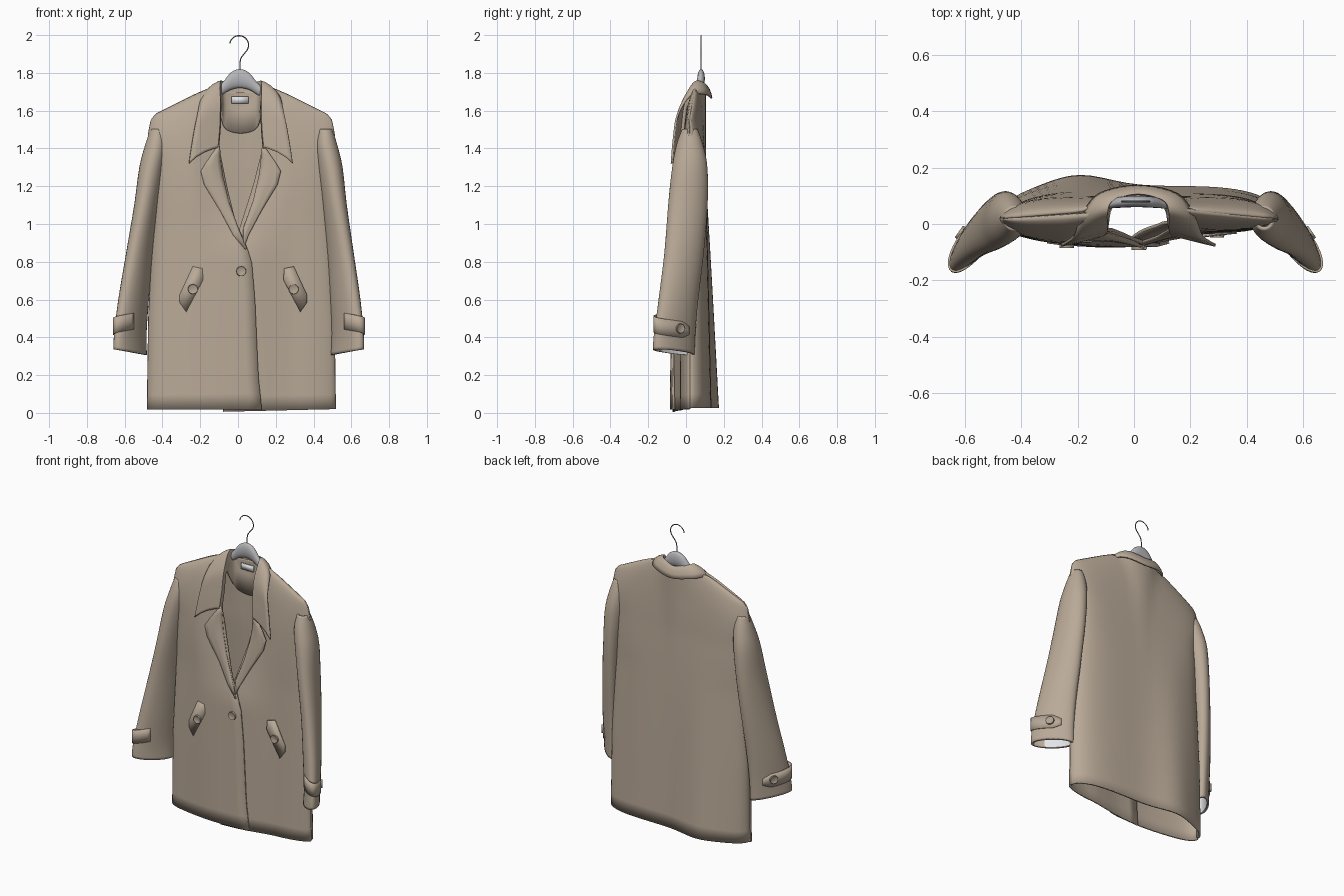
import bpy, bmesh
from math import sin, cos, pi, radians, exp
from mathutils import Vector, Matrix

cube = bpy.data.objects.get("Cube")
if cube:
    bpy.data.objects.remove(cube, do_unlink=True)

def material(name, *rgb):
    m = bpy.data.materials.new(name)
    m.use_nodes = True
    m.diffuse_color = (*rgb, 1)
    m.node_tree.nodes["Principled BSDF"].inputs["Base Color"].default_value = (*rgb, 1)
    return m

CLOTH = material("taupe cloth", .485, .4, .312)
BUTTON = material("button taupe", .44, .365, .285)
PLASTIC = material("grey hanger", .47, .47, .49)
METAL = material("hook metal", .2, .2, .21)
PALE = material("pale lining", .88, .89, .92)

def finish(name, bm, mat, thick=0, angle=40):
    bmesh.ops.recalc_face_normals(bm, faces=bm.faces)
    me = bpy.data.meshes.new(name)
    bm.to_mesh(me)
    bm.free()
    me.materials.append(mat)
    ob = bpy.data.objects.new(name, me)
    bpy.context.collection.objects.link(ob)
    bpy.ops.object.select_all(action='DESELECT')
    bpy.context.view_layer.objects.active = ob
    ob.select_set(True)
    bpy.ops.object.shade_smooth_by_angle(angle=radians(angle))
    if thick:
        mod = ob.modifiers.new("thickness", 'SOLIDIFY')
        mod.thickness, mod.offset = thick, 0

def loft(name, rows, mat, closed=False, thick=0):
    """Skin a grid of points; closed joins each row into a ring."""
    bm = bmesh.new()
    vs = [[bm.verts.new(p) for p in row] for row in rows]
    n = len(vs[0])
    for a, b in zip(vs, vs[1:]):
        for i in range(n if closed else n - 1):
            j = (i + 1) % n
            bm.faces.new((a[i], a[j], b[j], b[i]))
    finish(name, bm, mat, thick, 60)

def lerp(a, b, t):
    return a + (b - a) * t

def table(x, pts):
    """Piecewise linear lookup."""
    for (x0, y0), (x1, y1) in zip(pts, pts[1:]):
        if x <= x1:
            return lerp(y0, y1, max(0, (x - x0) / (x1 - x0)))
    return pts[-1][1]

def smooth_path(pts, steps):
    """Catmull-Rom through points of any dimension."""
    out = []
    for i in range(len(pts) - 1):
        p = [Vector(pts[max(0, min(len(pts) - 1, i + k))]) for k in (-1, 0, 1, 2)]
        for t in (s / steps for s in range(steps)):
            out.append(p[1] + (p[2] - p[0]) * t / 2 + (2 * p[0] - 5 * p[1] + 4 * p[2] - p[3]) * t * t / 2
                       + (3 * p[1] - p[0] - 3 * p[2] + p[3]) * t ** 3 / 2)
    return out + [Vector(pts[-1])]

# Coat body shape: side width, shoulder line, and front/back depth
SHIFT, TIP = .018, .475

def width(z):
    return table(z, [(0, .495), (.5, .488), (1, .462), (1.3, .455), (1.47, .49), (1.55, TIP)])

def shoulder(x):
    return table(abs(x), [(.11, 1.74), (.25, 1.68), (.39, 1.61), (.45, 1.58), (TIP, 1.55)])

def swell(x, z):
    """Seam position, then fullness across and up the coat."""
    u = min(1, abs(x) / width(z))
    top = max(0, 1 - min(1, z / shoulder(x)) ** 6) ** .5
    return lerp(.06, .02, u), (1 - u ** table(z, [(1, 4), (1.4, 8)])) ** .5, top

def front_y(x, z):
    mid, side, top = swell(x - SHIFT, z)
    recess = table(x, [(.08, 0), (.18, .02), (.28, .04)])
    roll = .085 * max(0, 1 - abs(x - SHIFT) / .25) * table(z, [(.85, 0), (1.3, 1)])
    return mid - (mid + .07 - recess - roll) * side * top + .004 * sin(14 * x) * max(0, 1 - z)

def back_y(x, z):
    mid, side, top = swell(x - SHIFT, z)
    top = max(top, 1 - (abs(x - SHIFT) / .17) ** 2)
    low = max(0, 1 - z / 1.3)
    fold = .042 * exp(-((x + .2) / .15) ** 2)
    return mid + (lerp(.1, .13, low) + low * fold - mid) * side * top

def ease(i, n, p):
    return 1 - (1 - i / n) ** p

# Front panels, the right one overlapping the left
edges = {-1: [(0, .127), (.2, .107), (.6, .09), (.8, .073), (.9, .04), (1, -.01), (1.2, -.06), (1.4, -.1)],
         1: [(0, -.08), (.8, -.03), (.95, 0), (1.2, .08), (1.4, .13)]}
for s, name in ((-1, "right_front_panel"), (1, "left_front_panel")):
    rows = []
    for v in (ease(r, 32, 1.6) for r in range(33)):
        row = []
        for u in (ease(c, 18, 2) for c in range(19)):
            hem = .018 if s < 0 else lerp(.006, .02, u)
            z = lerp(hem, shoulder(lerp(edges[s][-1][1] - SHIFT, s * TIP, u)), v)
            x = lerp(table(z, edges[s]), s * width(z) + SHIFT, u)
            lap = (-.007 if s < 0 else .009) * (1 - u)
            row.append((x, front_y(x, z) + lap, z))
        rows.append(row)
    loft(name, rows, CLOTH, thick=.012)

# Back panel
rows = []
for v in (ease(r, 32, 1.6) for r in range(33)):
    row = []
    for c in range(-18, 19):
        t = ease(abs(c), 18, 1.7) * (1 if c > 0 else -1)
        z = lerp(.025, min(1.7, shoulder(t * TIP)), v)
        x = t * width(z) + SHIFT
        row.append((x, back_y(x, z), z))
    rows.append(row)
loft("back_panel", rows, CLOTH, thick=.012)

# Buttons: disc with a sunken middle
def button(name, loc, normal):
    bm = bmesh.new()
    bmesh.ops.create_cone(bm, cap_ends=True, segments=20, radius1=.027, radius2=.025, depth=.014)
    face = max(bm.faces, key=lambda f: f.calc_center_median().z)
    bmesh.ops.inset_region(bm, faces=[face], thickness=.008, depth=-.004)
    rot = Vector(normal).to_track_quat('Z', 'Y').to_matrix().to_4x4()
    bmesh.ops.transform(bm, matrix=Matrix.Translation(loc) @ rot, verts=bm.verts)
    finish(name, bm, BUTTON)

button("front_button", (.017, front_y(.017, .75) - .016, .75), (0, -1, 0))

# Sleeve stations: centre x, centre y, height, half width, half depth, skew towards the front
stations = [(.445, .02, 1.5, .03, .035, 0), (.452, .02, 1.42, .05, .064, 0), (.472, .02, 1.3, .06, .087, .01),
            (.497, .01, 1.1, .06, .094, .03), (.53, -.01, .85, .066, .085, .05), (.56, -.04, .6, .075, .075, .065),
            (.575, -.06, .42, .08, .066, .08), (.575, -.065, .322, .083, .066, .08)]
sleeve = smooth_path(stations, 4)

def around(s, p, a, grow=0):
    """Point on a sleeve section at angle a from the outer side."""
    return Vector((s * (p[0] + (p[3] + grow) * cos(a)) + .012 * p[2],
                   p[1] + (p[4] + grow) * sin(a) - p[5] * cos(a), p[2] + (.015 * cos(a) if p[2] < .36 else 0)))

for s, side in ((-1, "right"), (1, "left")):
    turn = [2 * pi * k / 28 for k in range(28)]
    loft(side + "_sleeve", [[around(s, p, a) for a in turn] for p in sleeve], CLOTH, True, .012)
    loft(side + "_sleeve_lining", [[around(s, p, a, -.009) for a in turn] for p in sleeve[-9:]], PALE, True)
    # Cuff strap with a pointed end, wrapped round the outer side
    rows = []
    for t in (k / 24 for k in range(25)):
        p = around(s, stations[-2], radians(lerp(-100, 92, t)), .008)
        half = table(t, [(.88, .043), (1, .02)])
        rows.append([(p.x, p.y, lerp(.485, .435, t) + h * half) for h in (-1, 0, 1)])
    loft(side + "_cuff_strap", rows, CLOTH, thick=.008)
    p = around(s, stations[-2], radians(60), .014)
    button(side + "_cuff_button", (p.x, p.y, .447), (s * .1, .069, 0))
    # Slanted pocket welt and its button
    cx, cz = s * .267 + .028, .655
    welt = [[(0, .12), (.07, -.03), (.07, -.07)], [(-.05, .11), (-.055, .05), (.035, -.12)]]
    rows = [[(cx + s * x, front_y(cx + s * x, cz + z) - .009, cz + z) for x, z in line] for line in welt]
    loft(side + "_pocket_welt", rows, CLOTH, thick=.006)
    button(side + "_pocket_button", (cx, front_y(cx, cz) - .014, cz), (0, -1, 0))
    # Notched lapel: fold x and z, outer x and z
    pairs = [(.115, 1.42, .125, 1.41), (.11, 1.38, .185, 1.325), (.105, 1.32, .212, 1.28),
             (.095, 1.25, .195, 1.21), (.065, 1.12, .11, 1.07), (.015, .98, .04, .94),
             (.015, .9, .022, .89) if s > 0 else (-.03, .87, -.024, .865)]
    rows = []
    for fx, fz, ex, ez in pairs:
        pts = [(s * lerp(fx, ex, k / 5) + .015, lerp(fz, ez, k / 5), min(1, k / 5 + .15)) for k in range(6)]
        rows.append([(x, front_y(x, z) - .013 - .008 * sin(pi * t), z) for x, z, t in pts])
    loft(side + "_lapel", rows, CLOTH, thick=.009)

# Collar: stand, fold and outer leaf from one tip round the neck to the other
half = []
for fx, fz, ex, ez in ((.125, 1.405, .275, 1.32), (.115, 1.52, .255, 1.45), (.112, 1.64, .23, 1.58)):
    fy = front_y(-fx, fz) - .018
    half.append((fx - .004, fy + .02, fz - .01, fx, fy, fz, ex, front_y(-ex, ez) - .022, ez))
half += [(.1, .05, 1.56, .112, .04, 1.745, .2, .025, 1.68), (.075, .08, 1.5, .09, .085, 1.75, .14, .105, 1.685),
         (0, .085, 1.48, 0, .108, 1.73, 0, .135, 1.665)]
mirror = [[-c if i % 3 == 0 else c for i, c in enumerate(st)] for st in half]
rows = []
for st in smooth_path(mirror + half[-2::-1], 5):
    S, F, E = (Vector(st[i:i + 3]) + Vector((.015, 0, 0)) for i in (0, 3, 6))
    bulge = Vector(((E - F).x * .08, (E - F).y * .1, .008))
    rows.append([S, S.lerp(F, .5), F] + [F.lerp(E, t) + bulge * sin(pi * t) for t in (.15, .4, .7, 1)])
loft("collar", rows, CLOTH, thick=.01)

# Neck label
loft("neck_label", [[(x, .084, z) for x in (-.035, .055)] for z in (1.638, 1.676)], PALE, thick=.008)

# Hanger: arched bar lofted from oval sections (x, y, top, bottom, half depth)
arch = [(0, .08, 1.82, 1.72, .02), (.05, .078, 1.8, 1.71, .02), (.1, .07, 1.74, 1.68, .016), (.2, .04, 1.655, 1.625, .01)]
spans = [(-p[0], *p[1:]) for p in arch[:0:-1]] + arch
rows = [[(x + .01, y + d * cos(a), (t + b) / 2 + (t - b) / 2 * sin(a)) for a in (pi * k / 8 for k in range(16))]
        for x, y, t, b, d in smooth_path(spans, 3)]
loft("hanger_arms", rows, PLASTIC, closed=True)

# Hanger hook
cv = bpy.data.curves.new("hanger_hook", 'CURVE')
cv.dimensions, cv.bevel_depth = '3D', .003
path = [(.006 + .05 * cos(a), 1.947 + .05 * sin(a)) for a in (radians(170 - 12 * k) for k in range(19))]
path += [(.022, 1.888), (.013, 1.872), (.01, 1.85), (.01, 1.8)]
sp = cv.splines.new('POLY')
sp.points.add(len(path) - 1)
for pt, (x, z) in zip(sp.points, path):
    pt.co = (x, .08, z, 1)
cv.materials.append(METAL)
bpy.context.collection.objects.link(bpy.data.objects.new("hanger_hook", cv))
